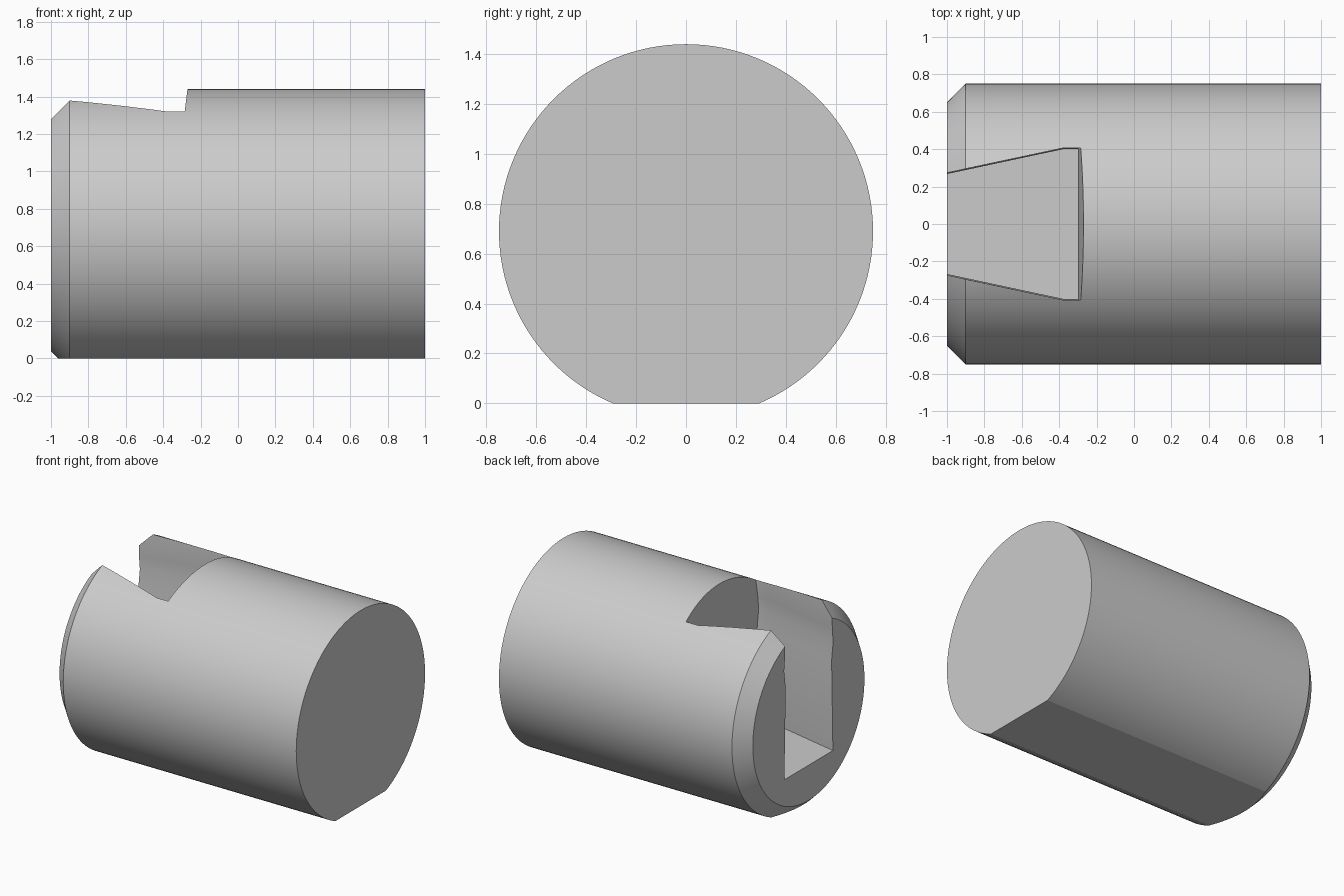
import bpy, bmesh, math
from mathutils import Vector

old = bpy.data.objects.get("Cube")
if old:
    bpy.data.objects.remove(old, do_unlink=True)

RADIUS, AXIS_Z, SEGMENTS = 0.75, 0.69, 128

grey = bpy.data.materials.new("plain_grey")
grey.use_nodes = True
grey.diffuse_color = (0.6, 0.6, 0.6, 1)
grey.node_tree.nodes["Principled BSDF"].inputs["Base Color"].default_value = grey.diffuse_color


def loft(bm, rings):
    """Join closed rings of points with quads and cap both ends."""
    loops = [[bm.verts.new(p) for p in ring] for ring in rings]
    for a, b in zip(loops, loops[1:]):
        for i in range(len(a)):
            j = (i + 1) % len(a)
            bm.faces.new((a[i], a[j], b[j], b[i]))
    bm.faces.new(loops[0])
    bm.faces.new(loops[-1])
    bmesh.ops.recalc_face_normals(bm, faces=bm.faces)


def make_object(name, bm):
    mesh = bpy.data.meshes.new(name)
    bm.to_mesh(mesh)
    bm.free()
    mesh.materials.append(grey)
    obj = bpy.data.objects.new(name, mesh)
    bpy.context.collection.objects.link(obj)
    return obj


def circle(x, r):
    angles = [math.tau * i / SEGMENTS for i in range(SEGMENTS)]
    return [(x, r * math.sin(a), AXIS_Z + r * math.cos(a)) for a in angles]


# Round body with one chamfered end, cut flat underneath
bm = bmesh.new()
loft(bm, [circle(-1, RADIUS - 0.1), circle(-0.9, RADIUS), circle(1, RADIUS)])
cut = bmesh.ops.bisect_plane(bm, geom=bm.verts[:] + bm.edges[:] + bm.faces[:],
                             plane_co=Vector(), plane_no=(0, 0, -1), clear_outer=True)
rim = [e for e in cut["geom_cut"] if isinstance(e, bmesh.types.BMEdge)]
bmesh.ops.holes_fill(bm, edges=[e for e in rim if e.is_boundary], sides=0)
bmesh.ops.recalc_face_normals(bm, faces=bm.faces)
body = make_object("barrel_body", bm)


# Tapered slot: height, side widening and end wall position of each level
def slot_outline(z, widen, end):
    side = [(-1.1, 0.246 + widen), (-0.38, 0.40 + widen), (end, 0.40 + widen)]
    return [(x, -y, z) for x, y in side] + [(x, y, z) for x, y in reversed(side)]


levels = [(0.30, 0.015, -0.30), (0.97, 0.0, -0.30), (1.10, 0.018, -0.30),
          (1.20, 0.008, -0.30), (1.32, 0.006, -0.285), (1.56, 0.008, -0.255)]
bm = bmesh.new()
loft(bm, [slot_outline(*level) for level in levels])
cutter = make_object("slot_cutter", bm)

slot = body.modifiers.new("slot", "BOOLEAN")
slot.operation, slot.solver, slot.object = "DIFFERENCE", "EXACT", cutter
bpy.ops.object.select_all(action="DESELECT")
body.select_set(True)
bpy.context.view_layer.objects.active = body
bpy.ops.object.modifier_apply(modifier=slot.name)
bpy.data.objects.remove(cutter, do_unlink=True)

# Smooth round sides with crisp edges
bpy.ops.object.shade_smooth_by_angle(angle=math.radians(20))
